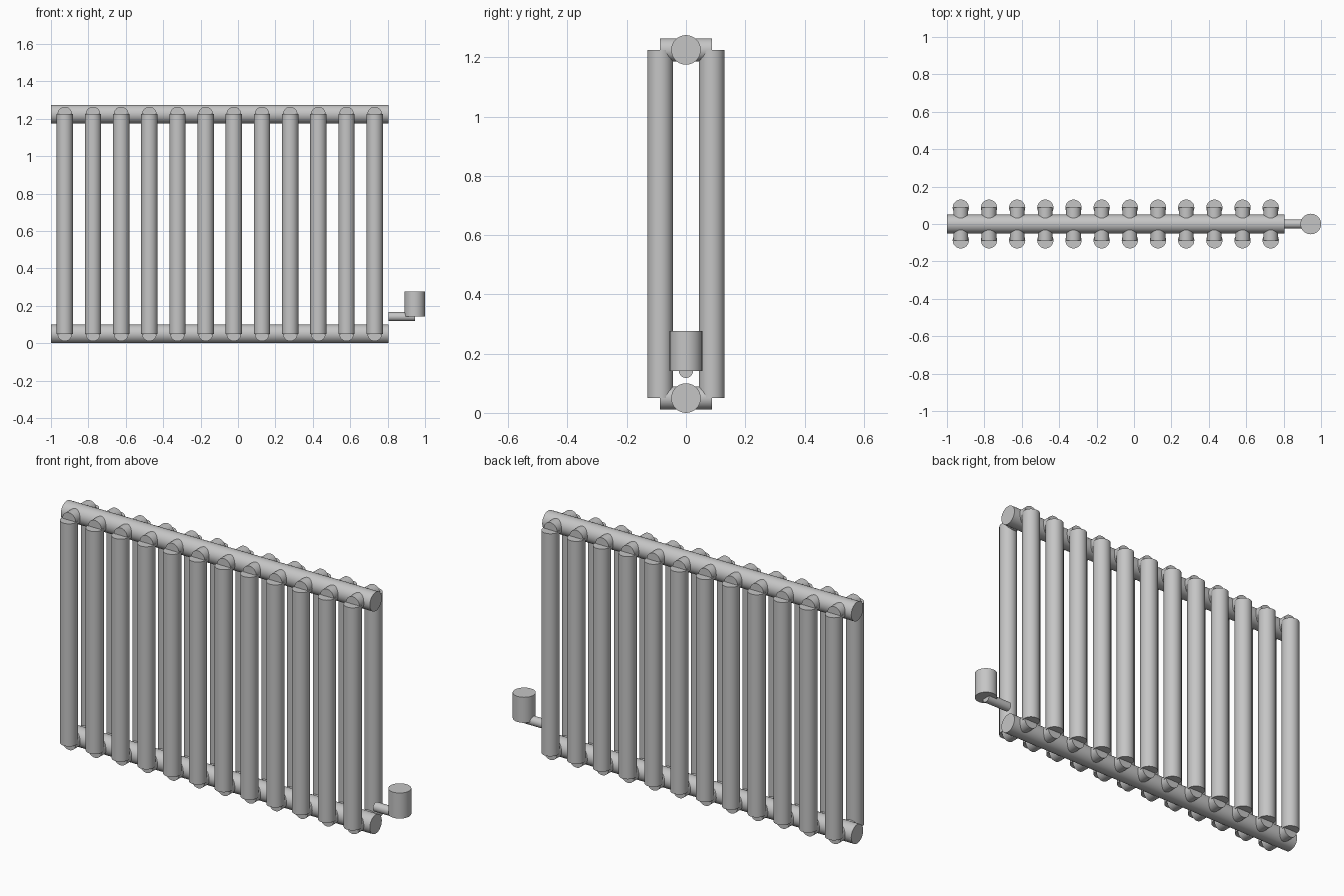
import bpy
from mathutils import Vector

if "Cube" in bpy.data.objects:
    bpy.data.objects.remove(bpy.data.objects["Cube"])

metal = bpy.data.materials.new("light grey metal")
metal.diffuse_color = (0.56, 0.56, 0.56, 1)
metal.use_nodes = True
metal.node_tree.nodes["Principled BSDF"].inputs["Base Color"].default_value = metal.diffuse_color


def pipe(name, start, end, radius):
    """Capped round pipe between two points."""
    a, b = Vector(start), Vector(end)
    bpy.ops.mesh.primitive_cylinder_add(
        vertices=32, radius=radius, depth=(b - a).length, location=(a + b) / 2,
        rotation=(b - a).to_track_quat('Z', 'Y').to_euler())
    obj = bpy.context.object
    obj.name = name
    obj.data.materials.append(metal)
    bpy.ops.object.shade_smooth_by_angle()
    return obj


LEFT, RIGHT = -1.0, 0.805
BOTTOM, TOP = 0.05, 1.225
DEPTH = 0.087
COLUMNS = 12
FIRST, LAST = -0.926, 0.731

# Long horizontal headers
for label, z in (("bottom", BOTTOM), ("top", TOP)):
    pipe(label + "_header", (LEFT, 0, z), (RIGHT, 0, z), 0.05)

# Columns: front and back tubes joined through the headers
for i in range(COLUMNS):
    x = FIRST + (LAST - FIRST) * i / (COLUMNS - 1)
    for label, y in (("front", -DEPTH), ("back", DEPTH)):
        pipe(f"{label}_tube_{i + 1}", (x, y, BOTTOM), (x, y, TOP), 0.0435)
    for label, z in (("bottom", BOTTOM), ("top", TOP)):
        pipe(f"{label}_connector_{i + 1}", (x, -DEPTH, z), (x, DEPTH, z), 0.039)

# Valve pipe and thermostat head
pipe("valve_pipe", (RIGHT, 0, 0.142), (0.945, 0, 0.142), 0.024)
pipe("valve_head", (0.945, 0, 0.142), (0.945, 0, 0.277), 0.055)
